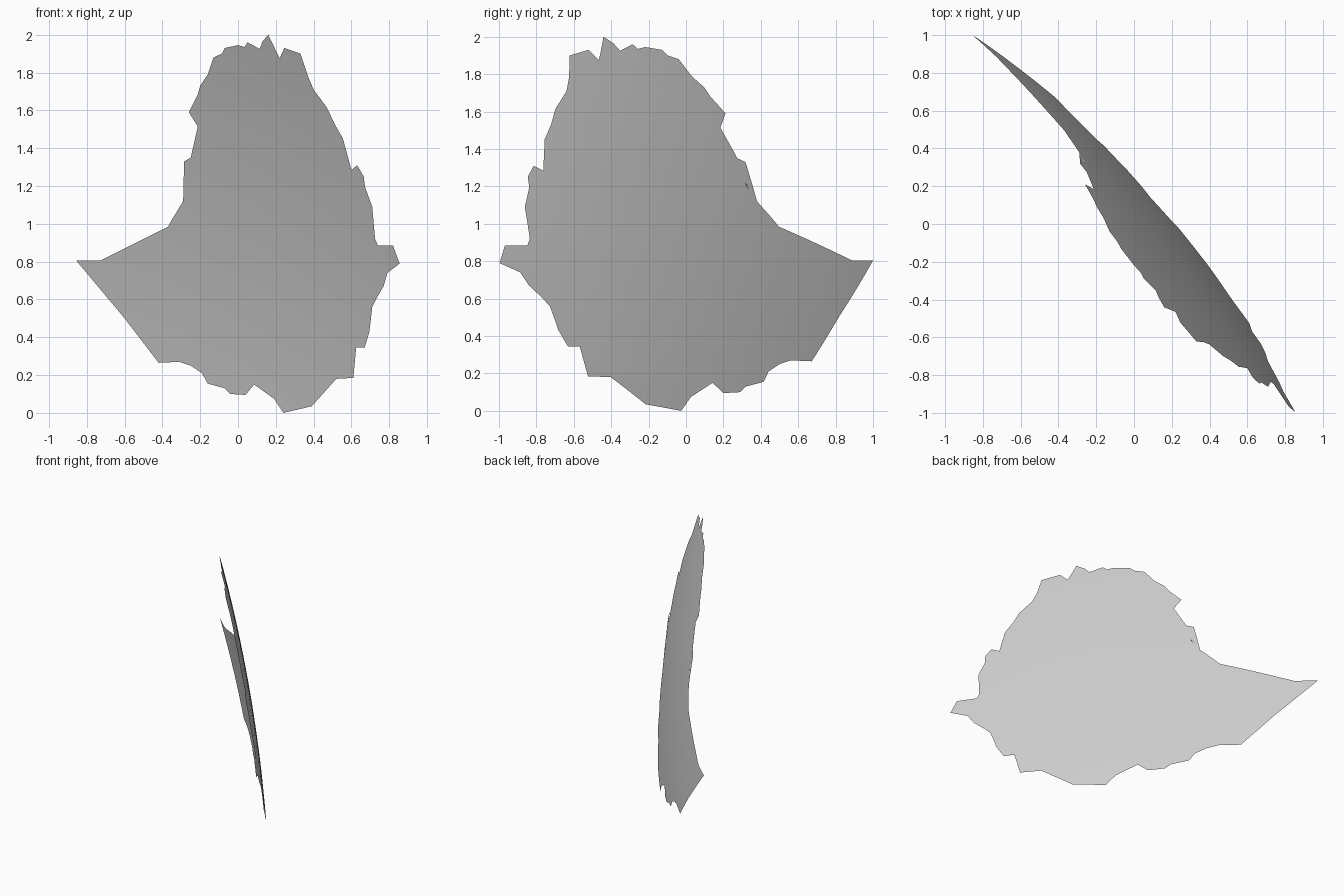
import bpy, bmesh
from math import sqrt
from mathutils import Vector

# Outline of the region as seen from the front (x, z), clockwise from the left tip
OUTLINE = [
    (-.855, .805), (-.73, .805), (-.37, .985), (-.345, 1.03), (-.31, 1.06), (-.29, 1.12),
    (-.275, 1.13), (-.27, 1.19), (-.255, 1.22), (-.245, 1.265), (-.285, 1.33), (-.25, 1.35),
    (-.225, 1.335), (-.155, 1.33), (-.165, 1.45), (-.21, 1.51), (-.26, 1.59), (-.22, 1.66),
    (-.2, 1.73), (-.16, 1.79), (-.13, 1.88), (-.085, 1.9), (-.07, 1.93), (0, 1.945),
    (.035, 1.935), (.05, 1.96), (.115, 1.925), (.13, 1.965), (.16, 2), (.22, 1.875),
    (.245, 1.93), (.27, 1.905), (.33, 1.9), (.37, 1.78), (.4, 1.71), (.415, 1.635),
    (.47, 1.615), (.51, 1.53), (.555, 1.45), (.58, 1.34), (.6, 1.285), (.63, 1.31),
    (.665, 1.25), (.675, 1.165), (.71, 1.09), (.725, .92), (.74, .885), (.82, .885),
    (.855, .79), (.79, .74), (.77, .67), (.735, .61), (.71, .56), (.695, .43),
    (.67, .345), (.625, .345), (.61, .185), (.52, .18), (.39, .035), (.24, 0),
    (.19, .075), (.085, .15), (.04, .095), (-.04, .1), (-.07, .13), (-.16, .155),
    (-.19, .21), (-.25, .25), (-.31, .27), (-.42, .265), (-.6, .5),
]

# The sheet is a patch of a large globe
CENTRE = Vector((-7.55, -6.45, -0.60))
RADIUS = 10.115


def globe_y(x, z):
    return CENTRE.y + sqrt(RADIUS**2 - (x - CENTRE.x)**2 - (z - CENTRE.z)**2)


def cut(bm, point, normal):
    geom = bm.verts[:] + bm.edges[:] + bm.faces[:]
    bmesh.ops.bisect_plane(bm, geom=geom, dist=1e-5, plane_co=point, plane_no=normal)


# Flat outline, filled and sliced into a grid
bm = bmesh.new()
bm.faces.new([bm.verts.new((x, 0, z)) for x, z in OUTLINE])
bmesh.ops.triangulate(bm, faces=bm.faces[:])
for i in range(-8, 9):
    cut(bm, (i * 0.1, 0, 0), (1, 0, 0))
for i in range(1, 20):
    cut(bm, (0, 0, i * 0.1), (0, 0, 1))

# Wrap the sheet onto the globe with outward facing normals
for v in bm.verts:
    v.co.y = globe_y(v.co.x, v.co.z)
bm.normal_update()
bmesh.ops.reverse_faces(bm, faces=[f for f in bm.faces if f.normal.y < 0])
for f in bm.faces:
    f.smooth = True

mesh = bpy.data.meshes.new("curved_map_sheet")
bm.to_mesh(mesh)
bm.free()
sheet = bpy.data.objects.new("curved_map_sheet", mesh)
bpy.context.collection.objects.link(sheet)
